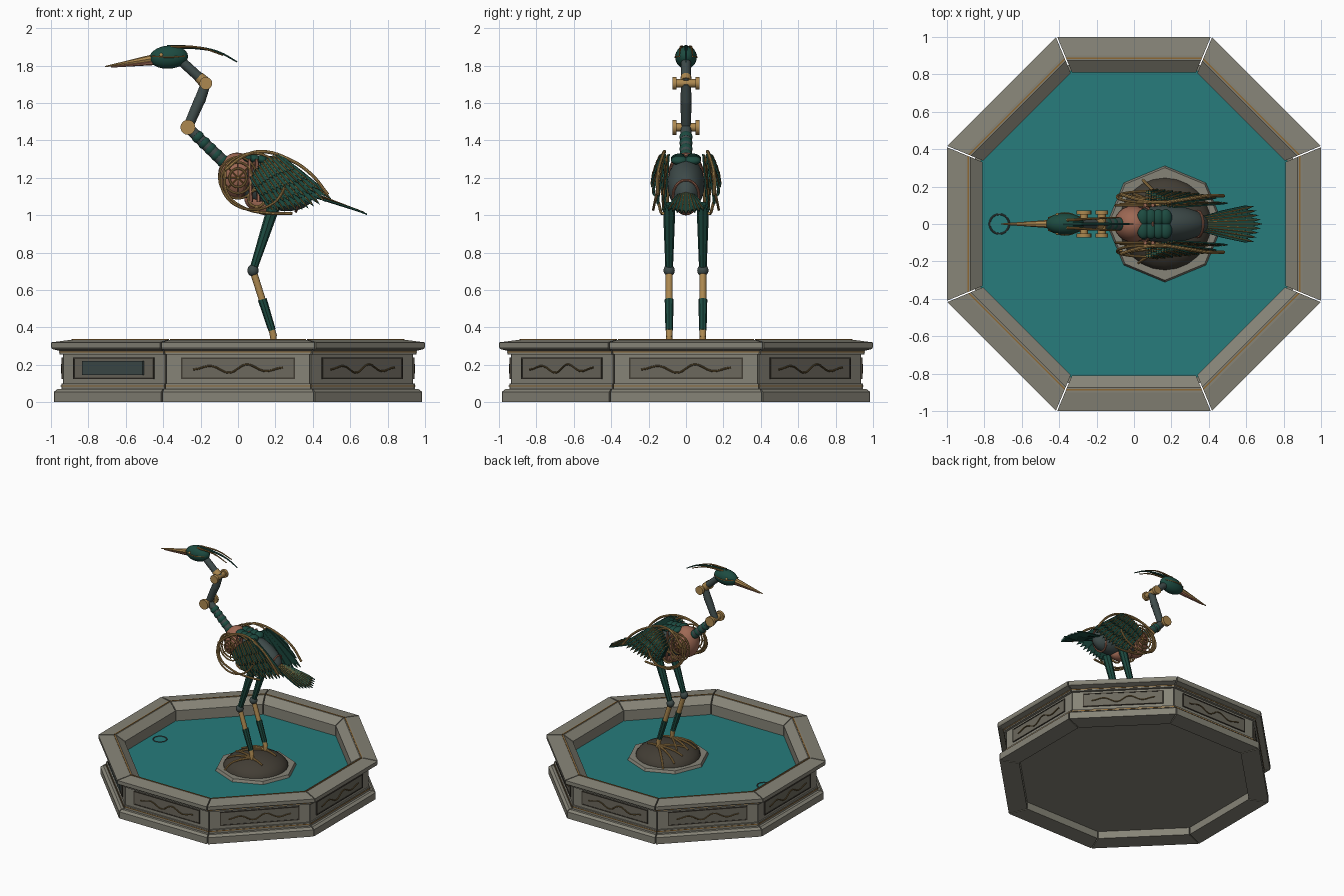
import bpy, bmesh, math
from mathutils import Vector, Matrix

cube = bpy.data.objects.get("Cube")
if cube:
    bpy.data.objects.remove(cube)


def material(name, *rgb):
    mat = bpy.data.materials.new(name)
    mat.use_nodes = True
    mat.diffuse_color = (*rgb, 1)
    shader = next(n for n in mat.node_tree.nodes if n.type == "BSDF_PRINCIPLED")
    shader.inputs["Base Color"].default_value = (*rgb, 1)
    return mat


STONE = material("grey stone", .24, .23, .185)
WORN = material("worn stone", .15, .14, .11)
DARK = material("dark stone", .055, .047, .035)
WATER = material("teal water", .02, .2, .2)
GREEN = material("dark green", .012, .07, .052)
BRASS = material("brass", .42, .25, .08)
GOLD = material("old gold", .27, .14, .035)
COPPER = material("copper", .34, .14, .088)
SLATE = material("slate metal", .05, .072, .07)
BRONZE = material("dark bronze", .12, .08, .03)


def finish(name, mesh, mat, smooth=True):
    mesh.materials.clear()
    mesh.materials.append(mat)
    obj = bpy.data.objects.new(name, mesh)
    bpy.context.collection.objects.link(obj)
    if smooth:
        bpy.ops.object.select_all(action="DESELECT")
        obj.select_set(True)
        bpy.context.view_layer.objects.active = obj
        bpy.ops.object.shade_smooth_by_angle(angle=math.radians(40))


def from_bmesh(name, bm, mat, smooth=True):
    bmesh.ops.recalc_face_normals(bm, faces=bm.faces)
    mesh = bpy.data.meshes.new(name)
    bm.to_mesh(mesh)
    bm.free()
    finish(name, mesh, mat, smooth)


def add_rod(bm, start, end, r1, r2, sides=12):
    a, b = Vector(start), Vector(end)
    turn = (b - a).to_track_quat("Z", "Y").to_matrix().to_4x4()
    bmesh.ops.create_cone(bm, cap_ends=True, segments=sides, radius1=r1, radius2=r2,
                          depth=(b - a).length, matrix=Matrix.Translation((a + b) / 2) @ turn)


def rod(name, start, end, r1, r2, mat, sides=12):
    bm = bmesh.new()
    add_rod(bm, start, end, r1, r2, sides)
    from_bmesh(name, bm, mat)


def ball(name, centre, radii, mat, tilt=0):
    bm = bmesh.new()
    shape = Matrix.Rotation(math.radians(tilt), 4, "Y") @ Matrix.Diagonal((*radii, 1))
    bmesh.ops.create_uvsphere(bm, u_segments=24, v_segments=14, radius=1,
                              matrix=Matrix.Translation(centre) @ shape)
    from_bmesh(name, bm, mat)


def tube(name, points, radius, mat, closed=False, taper=0):
    curve = bpy.data.curves.new(name, "CURVE")
    curve.dimensions = "3D"
    curve.bevel_depth, curve.bevel_resolution, curve.resolution_u = radius, 2, 5
    curve.use_fill_caps = True
    spline = curve.splines.new("BEZIER")
    spline.bezier_points.add(len(points) - 1)
    spline.use_cyclic_u = closed
    for i, (knot, p) in enumerate(zip(spline.bezier_points, points)):
        knot.co = p
        knot.handle_left_type = knot.handle_right_type = "AUTO"
        knot.radius = 1 - taper * i / len(points)
    helper = bpy.data.objects.new(name, curve)
    mesh = bpy.data.meshes.new_from_object(helper)
    bpy.data.objects.remove(helper)
    finish(name, mesh, mat)


def hoop(name, centre, u, v, radius, mat):
    c, u, v = Vector(centre), Vector(u), Vector(v)
    angles = [math.tau * i / 12 for i in range(12)]
    tube(name, [c + u * math.cos(a) + v * math.sin(a) for a in angles], radius, mat, closed=True)


# Octagonal basin: mitred segments swept from a profile of (apothem, height)
FACETS = [math.radians(45 * k) for k in range(8)]
HALF = math.tan(math.pi / 8)


def facet_point(angle, apothem, along, z):
    c, s = math.cos(angle), math.sin(angle)
    return Vector((c * apothem - s * along, s * apothem + c * along, z))


def octagon(name, profile, mat, gap=.004):
    bm = bmesh.new()
    for angle in FACETS:
        ends = [[bm.verts.new(facet_point(angle, a, side * (a * HALF - gap), z))
                 for a, z in profile] for side in (-1, 1)]
        for end in ends:
            bm.faces.new(end)
        for i in range(len(profile)):
            bm.faces.new((ends[0][i - 1], ends[0][i], ends[1][i], ends[1][i - 1]))
    from_bmesh(name, bm, mat, smooth=False)


def band(name, inner, outer, low, high, mat):
    octagon(name, [(inner, low), (outer, low), (outer, high), (inner, high)], mat)


octagon("base_moulding", [(.84, 0), (.985, 0), (.985, .055), (.965, .07), (.84, .07)], STONE)
band("lower_step", .85, .945, .07, .1, STONE)
band("basin_wall", .83, .935, .1, .255, STONE)
band("upper_step", .83, .955, .255, .285, STONE)
octagon("rim_moulding", [(.81, .17), (.955, .275), (.995, .285), (1, .295), (1, .32), (.9, .333),
                         (.875, .333), (.81, .285)], STONE)
band("rim_inlay", .881, .889, .33, .337, GOLD)
band("lower_inlay", .93, .948, .084, .09, GOLD)
band("upper_inlay", .94, .958, .265, .27, GOLD)


def disc(name, radius, low, high, mat, x=0, top=1, turn=math.pi / 8):
    bm = bmesh.new()
    bmesh.ops.create_cone(bm, cap_ends=True, segments=8, radius1=radius, radius2=radius * top,
                          depth=high - low, matrix=Matrix.Translation((x, 0, (low + high) / 2))
                          @ Matrix.Rotation(turn, 4, "Z"))
    from_bmesh(name, bm, mat, smooth=False)


disc("water", .82 / math.cos(math.pi / 8), .185, .2, WATER)
disc("basin_floor", .92, .06, .18, STONE)
hoop("water_ripple", (-.72, 0, .2), (.052, 0, 0), (0, .052, 0), .005, SLATE)


# Framed wall panels, with a scroll on each facet but one
def plate(bm, angle, apothem, depth, along, width, z, height):
    box = Matrix.Diagonal((depth, width, height, 1))
    bmesh.ops.create_cube(bm, size=1, matrix=Matrix.Translation(facet_point(angle, apothem, along, z))
                          @ Matrix.Rotation(angle, 4, "Z") @ box)


recess, frame, cover = bmesh.new(), bmesh.new(), bmesh.new()
for k, angle in enumerate(FACETS):
    plate(recess, angle, .936, .006, 0, .6, .182, .105)
    for side in (-1, 1):
        plate(frame, angle, .937, .012, side * .3, .008, .182, .113)
        plate(frame, angle, .937, .012, 0, .6, .182 + side * .053, .007)
    if k == 5:
        plate(cover, angle, .945, .012, 0, .46, .182, .075)
        continue
    wave = [facet_point(angle, .942, .03 * i, .18 + .026 * math.sin(i * .9) * (1 - abs(i) / 11))
            for i in range(-8, 9)]
    tube("panel_scroll", wave, .005, BRONZE)
from_bmesh("panel_recesses", recess, WORN, False)
from_bmesh("panel_frames", frame, DARK, False)
from_bmesh("panel_cover", cover, SLATE, False)

# Island
MX, MR, MH = .165, .25, .12
disc("island_step", .32, .18, .222, STONE, x=MX, top=.94, turn=0)
ball("island_mound", (MX, 0, .205), (MR, MR, MH), DARK)


def mound_height(x, y):
    return .212 + MH * math.sqrt(max(0, 1 - ((x - MX) ** 2 + y * y) / MR ** 2))


# Legs and feet
for y in (-.09, .09):
    knee, ankle, shin = (.08, y, .705), (.192, y, .35), (.13, y, .55)
    rod("thigh", (.195, y, 1.06), knee, .034, .02, GREEN, 8)
    ball("knee", knee, (.03, .03, .032), SLATE)
    rod("shank", knee, ankle, .019, .018, BRASS)
    rod("shank_sleeve", shin, (.182, y, .385), .024, .02, GREEN, 8)
    rod("ankle", (.186, y, .37), (.194, y, .31), .018, .016, BRASS)
    for degrees in (135, 160, 185, 215, 350):
        reach = .11 if degrees > 300 else .21
        d = Vector((math.cos(math.radians(degrees)), math.sin(math.radians(degrees)), 0))
        spots = [Vector((.192, y, 0)) + d * reach * i / 4 for i in range(5)]
        tube("toe", [(p.x, p.y, mound_height(p.x, p.y)) for p in spots], .01, BRASS, taper=.4)

# Body
ball("body", (.17, 0, 1.165), (.24, .1, .125), SLATE, tilt=20)
ball("breast", (-.005, 0, 1.21), (.102, .098, .125), COPPER)
ball("belly", (.13, 0, 1.065), (.1, .06, .06), COPPER, tilt=20)
for x in (.06, .34):
    girth = math.sqrt(1 - ((x - .17) / .23) ** 2)
    hoop("body_rib", (x, 0, 1.165 - .36 * (x - .17)), (0, .103 * girth, 0),
         (.045 * girth, 0, .125 * girth), .007, COPPER)
for x in (.05, .09, .13, .17):
    for side in (-1, 1):
        ball("back_plate", (x, side * .035, 1.305 - .1 * (x - .05)), (.034, .045, .024), GREEN, 15)
for side in (-1, 1):
    y = side * .1
    for size in (1, .75, .45):
        hoop("breast_ring", (0, y * (1.2 - size * .2), 1.2), (.1 * size, 0, 0),
             (0, 0, .11 * size), .006, BRASS)
    for turn in range(4):
        arm = Vector((math.cos(turn * math.pi / 4), 0, math.sin(turn * math.pi / 4))) * .1
        hub = Vector((0, y, 1.2))
        rod("breast_spoke", hub - arm, hub + arm, .004, .004, GOLD, 6)
    hoop("belly_gear", (.1, y, 1.09), (.045, 0, 0), (0, 0, .045), .008, BRASS)
    hoop("shoulder_hoop", (.08, y * 1.45, 1.18), (.17, 0, 0), (0, -y * .3, .15), .007, BRASS)
    for x in (.06, .1):
        rod("breast_strut", (x, y, 1.3), (x + .01, y, 1.07), .01, .01, COPPER, 6)


# Feathers: pointed plates with a quill
def feather(bm, quills, base, tip, width, normal):
    b, t, n = Vector(base), Vector(tip), Vector(normal).normalized()
    side = (t - b).cross(n).normalized() * width / 2
    outline = [(0, .5), (.4, 1), (.82, .9)]
    ring = [b.lerp(t, u) + side * w for u, w in outline] + [t]
    ring += [b.lerp(t, u) - side * w for u, w in reversed(outline)]
    layers = [[bm.verts.new(p + n * h) for p in ring] for h in (-.004, .004)]
    for layer in layers:
        bm.faces.new(layer)
    for i in range(len(ring)):
        bm.faces.new((layers[0][i - 1], layers[0][i], layers[1][i], layers[1][i - 1]))
    add_rod(quills, b + n * .004, b.lerp(t, .95) + n * .004, .0045, .003, 6)


def wing_y(x, z, lift):
    return .165 + lift - 1.5 * (z - 1.14) ** 2 - .08 * max(0, x - .2)


for side, label in ((1, "left"), (-1, "right")):
    bm, quills = bmesh.new(), bmesh.new()
    for row, (reach, width, depth) in enumerate(((1, .038, -.025), (.8, .036, -.005),
                                                 (.56, .034, .008), (.32, .032, .016))):
        count = 11
        for i in range(count):
            f = i / (count - 1)
            root = Vector((.21 - .14 * f, 0, 1.32 - .11 * f * f))
            tip = Vector((.5 - .31 * f, 0, 1.085 - .16 * f + .095 * f * f))
            tip = root.lerp(tip, reach)
            lift = depth + .004 * (i % 2)
            for p in (root, tip):
                p.y = side * wing_y(p.x, p.z, lift)
            feather(bm, quills, root, tip, width, (0, side, .1))
    from_bmesh(label + "_wing_feathers", bm, GREEN, False)
    from_bmesh(label + "_wing_quills", quills, GOLD, False)
    arc = [(-.07, 1.24), (.02, 1.31), (.12, 1.34), (.27, 1.3), (.39, 1.22), (.48, 1.11)]
    tube(label + "_wing_frame", [(x, side * wing_y(x, z, .01), z) for x, z in arc], .009, BRASS)
    lower = [(-.07, 1.24), (-.06, 1.12), (.03, 1.04), (.18, 1.01), (.29, 1.01)]
    tube(label + "_wing_brace", [(x, side * wing_y(x, z, -.01), z) for x, z in lower], .008, BRASS)

bm, quills = bmesh.new(), bmesh.new()
for i in range(-4, 5):
    spread = abs(i)
    feather(bm, quills, (.36, .008 * i, 1.13 - .004 * spread),
            (.69 - .012 * spread, .024 * i, 1.005 + .005 * spread), .03, (.36, -.04 * i, 1))
from_bmesh("tail_feathers", bm, GREEN, False)
from_bmesh("tail_quills", quills, GOLD, False)

# Neck
upper, lower = Vector((-.172, 0, 1.705)), Vector((-.268, 0, 1.47))
shoulder = Vector((-.06, 0, 1.27))
rod("neck_middle_upper", upper, (-.205, 0, 1.61), .026, .03, SLATE)
rod("neck_middle_lower", (-.203, 0, 1.62), lower, .03, .026, SLATE)
rod("neck_top", (-.31, 0, 1.83), upper, .026, .026, SLATE)
rod("neck_collar", (-.21, 0, 1.74), (-.18, 0, 1.712), .029, .032, BRASS)
rod("neck_core", lower, shoulder, .028, .033, SLATE)
for i in range(5):
    ball("neck_bead", lower.lerp(shoulder, .26 + .16 * i), (.03, .035, .034), GREEN, tilt=44)
for joint, radius in ((upper, .034), (lower, .04)):
    rod("neck_pivot", joint - Vector((0, .06, 0)), joint + Vector((0, .06, 0)), .022, .022, BRASS)
    for side in (-1, 1):
        rod("neck_pivot_cap", joint + Vector((0, side * .05, 0)),
            joint + Vector((0, side * .073, 0)), radius, radius, BRASS, 16)

# Head
ball("head", (-.37, 0, 1.845), (.103, .058, .062), GREEN, tilt=-4)
rod("upper_beak", (-.455, 0, 1.838), (-.71, 0, 1.795), .022, .003, BRASS, 8)
rod("lower_beak", (-.455, 0, 1.82), (-.68, 0, 1.792), .018, .003, COPPER, 8)
for side in (-1, 1):
    ball("eye", (-.41, side * .05, 1.857), (.01, .008, .01), BRASS)
    tube("head_inlay", [(-.46, side * .032, 1.85), (-.37, side * .059, 1.845),
                        (-.285, side * .035, 1.85)], .004, GOLD)
    tube("side_plume", [(-.36, side * .02, 1.9), (-.2, side * .03, 1.895),
                        (-.08, side * .035, 1.855)], .008, GOLD, taper=.9)
tube("crest_plume", [(-.38, 0, 1.9), (-.22, 0, 1.895), (-.1, 0, 1.87), (-.005, 0, 1.82)],
     .011, GREEN, taper=.9)
